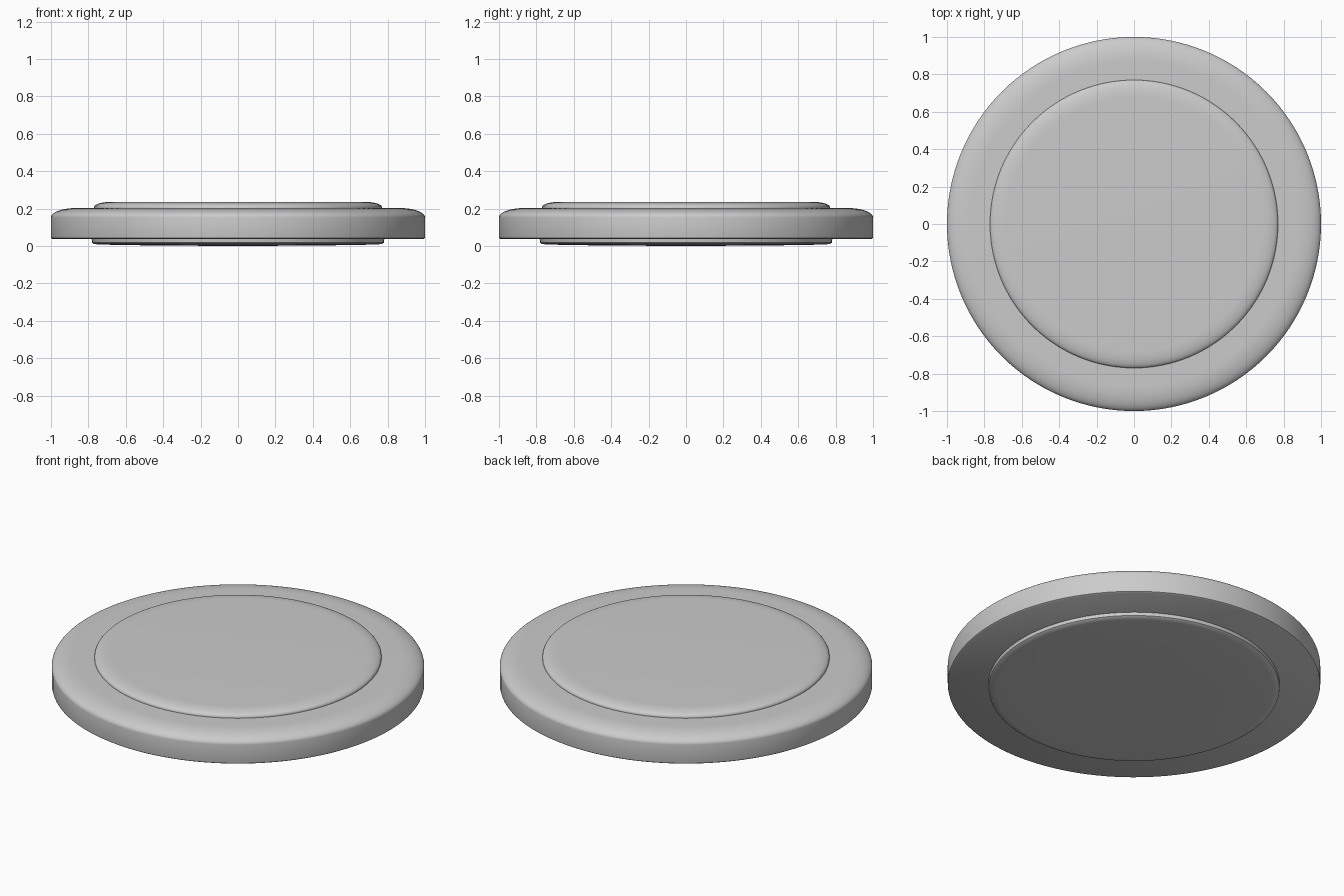
import bpy, bmesh, math

if "Cube" in bpy.data.objects:
    bpy.data.objects.remove(bpy.data.objects["Cube"])

SEGMENTS = 128


def corner(r, z, dr, dz, steps=8):
    """Quarter-ellipse shoulder from the outer wall (r, z-dz) to the top (r-dr, z)."""
    pts = []
    for i in range(steps + 1):
        a = math.pi / 2 * i / steps
        pts.append((r - dr + dr * math.cos(a), z - dz + dz * math.sin(a)))
    return pts


def lathe(name, profile):
    """Revolve an (r, z) profile running from the bottom axis to the top axis."""
    bm = bmesh.new()
    verts = [bm.verts.new((r, 0, z)) for r, z in profile]
    edges = [bm.edges.new(pair) for pair in zip(verts, verts[1:])]
    bmesh.ops.spin(bm, geom=verts + edges, cent=(0, 0, 0), axis=(0, 0, 1),
                   angle=math.tau, steps=SEGMENTS)
    bmesh.ops.remove_doubles(bm, verts=bm.verts, dist=1e-5)
    bmesh.ops.recalc_face_normals(bm, faces=bm.faces)
    mesh = bpy.data.meshes.new(name)
    bm.to_mesh(mesh)
    bm.free()
    obj = bpy.data.objects.new(name, mesh)
    bpy.context.collection.objects.link(obj)
    bpy.context.view_layer.objects.active = obj
    obj.select_set(True)
    bpy.ops.object.shade_smooth_by_angle(angle=math.radians(35))
    obj.select_set(False)
    return obj


# Main disc with a wide, soft upper shoulder
lathe("main_disc", [(0, 0.037), (0.99, 0.037), (0.998, 0.042), (1.0, 0.05)]
      + corner(1.0, 0.203, 0.13, 0.05, 12) + [(0, 0.203)])

# Raised top pad with a rounded rim
lathe("top_pad", [(0, 0.195), (0.77, 0.195)]
      + corner(0.77, 0.236, 0.09, 0.028) + [(0, 0.236)])

# Shallow base pad, very slightly crowned towards the centre
lathe("base_pad", [(0, 0.0), (0.50, 0.004), (0.74, 0.008), (0.77, 0.011),
                   (0.78, 0.018), (0.783, 0.045), (0, 0.045)])
